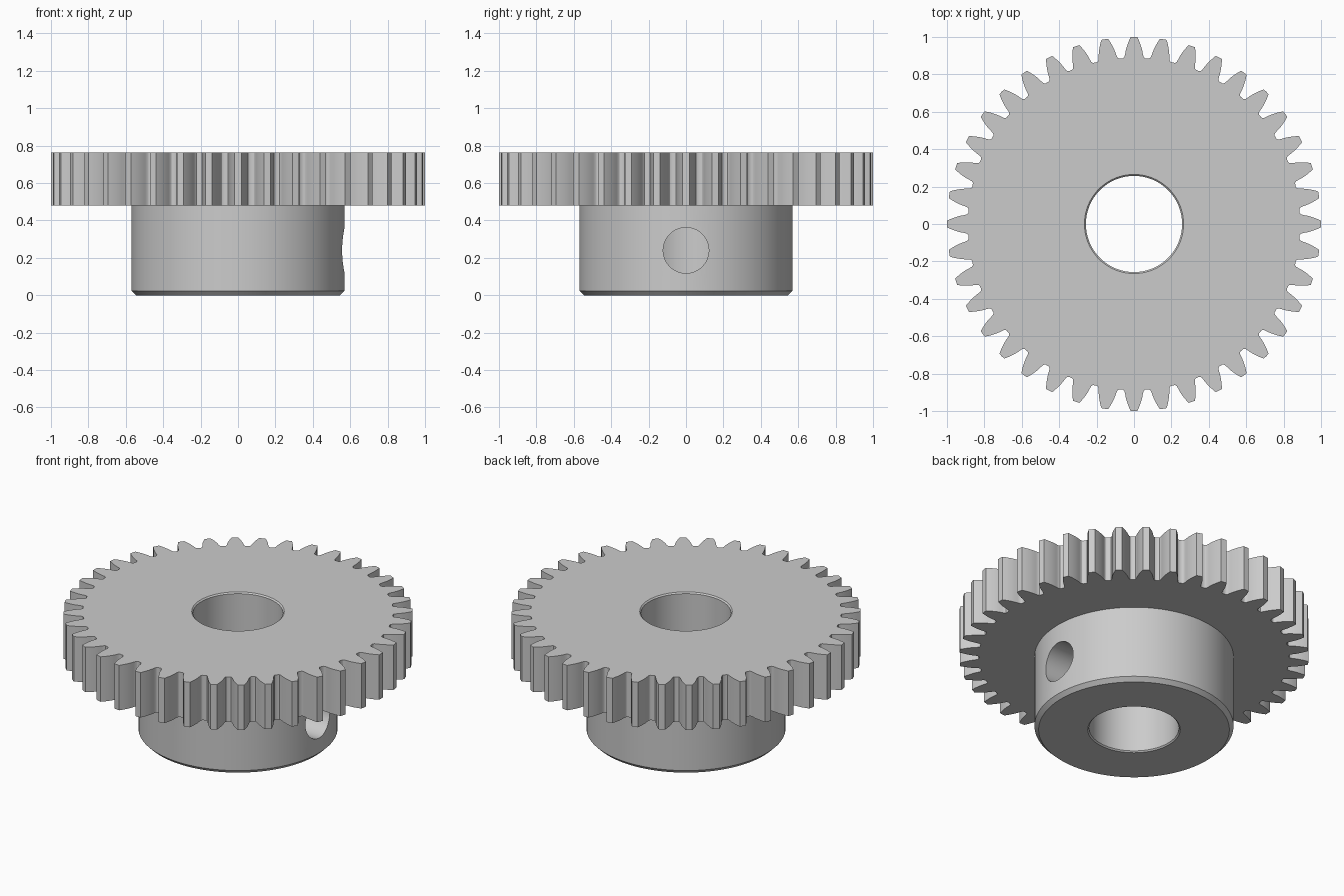
import bpy
import bmesh
from math import sin, cos, tan, acos, pi, radians

cube = bpy.data.objects.get("Cube")
if cube:
    bpy.data.objects.remove(cube, do_unlink=True)

TEETH = 40
TIP_R = 1.0
PITCH_R = TEETH / (TEETH + 2)
BASE_R = PITCH_R * cos(radians(20))
ROOT_R = 0.888
HUB_R, BORE_R = 0.57, 0.257
GEAR_Z, TOP_Z = 0.48, 0.764

steel = bpy.data.materials.new("grey steel")
steel.use_nodes = True
grey = (0.6, 0.6, 0.6, 1)
steel.diffuse_color = grey
steel.node_tree.nodes["Principled BSDF"].inputs["Base Color"].default_value = grey


def make_object(name, bm):
    bmesh.ops.recalc_face_normals(bm, faces=bm.faces)
    mesh = bpy.data.meshes.new(name)
    bm.to_mesh(mesh)
    bm.free()
    mesh.materials.append(steel)
    obj = bpy.data.objects.new(name, mesh)
    bpy.context.collection.objects.link(obj)
    return obj


def lathe(name, profile, segments=128):
    """Closed solid turned about z from (radius, height) points."""
    bm = bmesh.new()
    rings = [[bm.verts.new((r * cos(2 * pi * i / segments), r * sin(2 * pi * i / segments), z))
              for i in range(segments)] for r, z in profile]
    for low, high in zip(rings, rings[1:]):
        for i in range(segments):
            j = (i + 1) % segments
            bm.faces.new((low[i], low[j], high[j], high[i]))
    bm.faces.new(rings[0])
    bm.faces.new(rings[-1])
    return make_object(name, bm)


def inv(angle):
    return tan(angle) - angle


def half_angle(r):
    """Half the angular width of an involute tooth at radius r."""
    return pi / (2 * TEETH) + inv(radians(20)) - inv(acos(BASE_R / r))


def gear_blank(name):
    # one flank from root fillet to tip, as (radius, half angle)
    flank = [(ROOT_R, radians(3.9)), (0.891, radians(3.5)), (0.898, radians(3.2))]
    start, steps = 0.91, 6
    for k in range(steps + 1):
        r = start + (TIP_R - start) * k / steps
        flank.append((r, half_angle(r)))
    tooth = [(r, -a) for r, a in flank] + [(TIP_R, 0)] + [(r, a) for r, a in reversed(flank)]
    bm = bmesh.new()
    outline = []
    for t in range(TEETH):
        for r, a in tooth:
            angle = a + 2 * pi * t / TEETH
            outline.append(bm.verts.new((r * cos(angle), r * sin(angle), GEAR_Z)))
    face = bm.faces.new(outline)
    raised = bmesh.ops.extrude_face_region(bm, geom=[face], use_keep_orig=True)
    for v in raised["geom"]:
        if isinstance(v, bmesh.types.BMVert):
            v.co.z = TOP_Z
    return make_object(name, bm)


def combine(target, tool, operation):
    mod = target.modifiers.new(operation.lower(), "BOOLEAN")
    mod.operation = operation
    mod.solver = "EXACT"
    mod.object = tool
    bpy.context.view_layer.objects.active = target
    bpy.ops.object.modifier_apply(modifier=mod.name)
    bpy.data.objects.remove(tool, do_unlink=True)


# toothed wheel joined to a chamfered hub
gear = gear_blank("spur_gear_with_hub")
hub = lathe("hub", [(HUB_R - 0.024, 0), (HUB_R, 0.024), (HUB_R, GEAR_Z + 0.1)])
combine(gear, hub, "UNION")

# bore with a small chamfer at each end
c = 0.008
bore = lathe("bore_cutter", [(BORE_R + 2 * c, -c), (BORE_R, c),
                             (BORE_R, TOP_Z - c), (BORE_R + 2 * c, TOP_Z + c)])
combine(gear, bore, "DIFFERENCE")

# set screw hole through the left wall of the hub
screw = lathe("screw_hole_cutter", [(0.122, 0), (0.122, 0.8)], 64)
screw.rotation_euler = (0, pi / 2, 0)
screw.location = (0, 0, 0.24)
bpy.context.view_layer.update()
combine(gear, screw, "DIFFERENCE")

# smooth curved walls, crisp edges
bpy.ops.object.select_all(action="DESELECT")
gear.select_set(True)
bpy.context.view_layer.objects.active = gear
bpy.ops.object.shade_smooth_by_angle(angle=radians(30))
